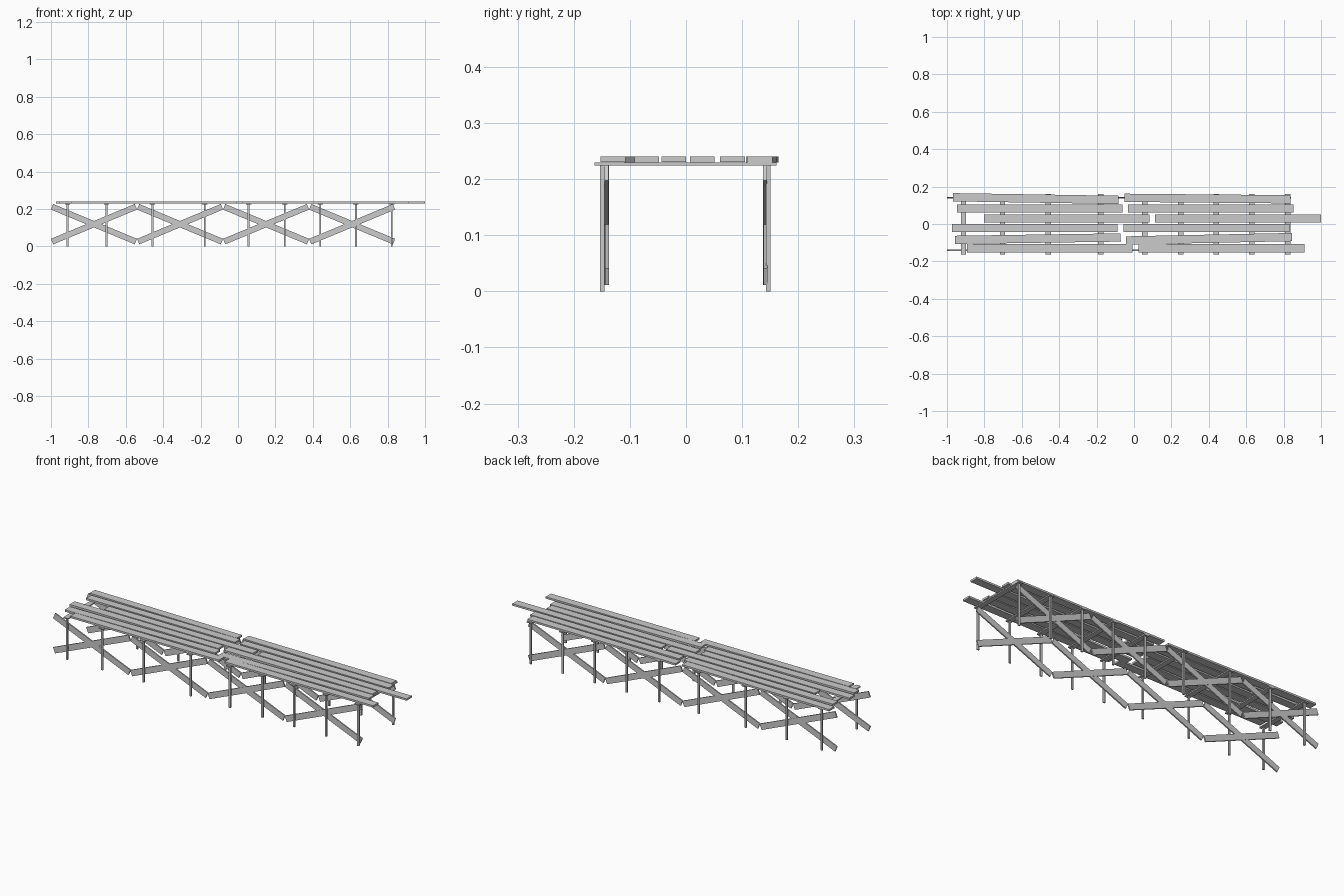
import bpy, math

# unit cube scaled, turned and placed
def box(name, loc, size, rot=(0, 0, 0)):
    bpy.ops.mesh.primitive_cube_add(size=1, location=loc, rotation=rot)
    o = bpy.context.object
    o.name = name
    o.scale = size
    return o

# posts and crossbeams
for x in (-0.912, -0.703, -0.458, -0.178, 0.057, 0.25, 0.44, 0.63, 0.822):
    box("crossbeam", (x, -0.001, 0.227), (0.028, 0.324, 0.006))
    for y in (-0.149, 0.147):
        box("post", (x, y, 0.1125), (0.01, 0.008, 0.225))

# X braces along the inside of both rows of posts
span, rise, width = 0.448, 0.186, 0.032
length, angle = math.hypot(span, rise), math.atan2(rise, span)
for i in range(4):
    x = -0.77 + i * 0.46
    for y, side in ((-0.1415, -1), (0.1415, 1)):
        for s in (-1, 1):
            box("cross_brace", (x, y + 0.0004 * s, 0.119),
                (length, 0.007, width), (0, s * angle, 0))

# deck planks: left end x, y at left end, y at right end
planks = [
    (-0.968, 0.143, 0.129), (-0.050, 0.140, 0.132),
    (-0.947, 0.083, 0.083), (-0.032, 0.083, 0.083),
    (-0.803, 0.029, 0.029), (0.113, 0.029, 0.029),
    (-0.973, -0.022, -0.022), (-0.055, -0.022, -0.022),
    (-0.957, -0.085, -0.072), (-0.042, -0.088, -0.070),
    (-0.893, -0.130, -0.130), (0.025, -0.130, -0.130),
]
L = 0.886
for i, (x, y0, y1) in enumerate(planks):
    # tiny height step keeps skewed neighbours from sharing a face plane
    box("plank", (x + L / 2, (y0 + y1) / 2, 0.235 + 0.0003 * (i // 2 % 2)),
        (L, 0.044, 0.01), (0, 0, math.atan2(y1 - y0, L)))
